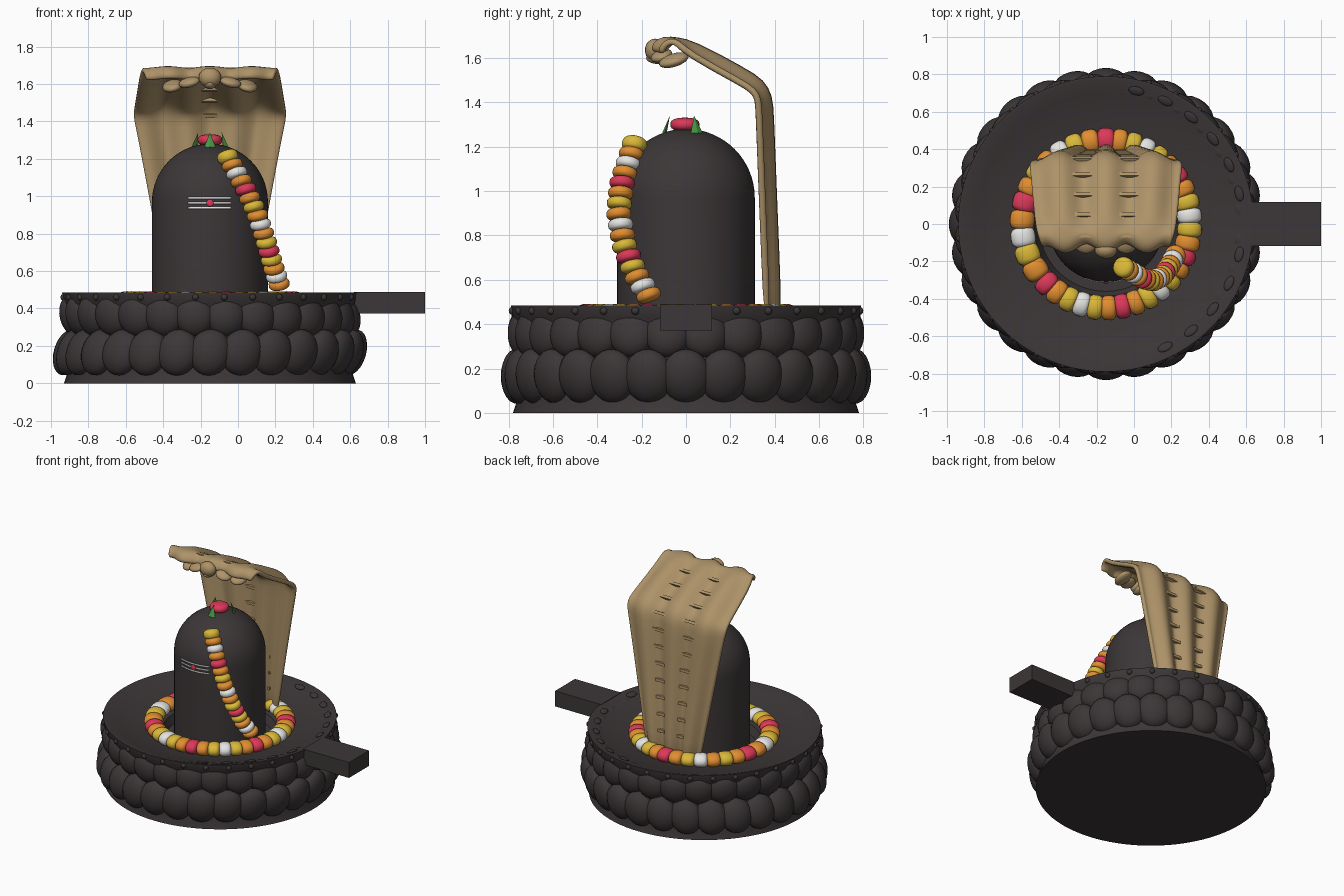
import bpy, bmesh, math
from mathutils import Vector, Matrix

if "Cube" in bpy.data.objects:
    bpy.data.objects.remove(bpy.data.objects["Cube"], do_unlink=True)

CX = -0.15  # axis of the round pedestal


def material(name, rgb):
    m = bpy.data.materials.new(name)
    m.use_nodes = True
    m.diffuse_color = (*rgb, 1)
    m.node_tree.nodes["Principled BSDF"].inputs["Base Color"].default_value = (*rgb, 1)
    return m


STONE = material("dark stone", (0.045, 0.037, 0.038))
BRASS = material("aged brass", (0.42, 0.29, 0.14))
YELLOW = material("yellow petals", (0.70, 0.48, 0.04))
ORANGE = material("orange petals", (0.75, 0.27, 0.03))
WHITE = material("white petals", (0.78, 0.78, 0.77))
PINK = material("pink petals", (0.72, 0.04, 0.10))
GREEN = material("leaf green", (0.06, 0.30, 0.06))
FLOWERS = [YELLOW, ORANGE, WHITE, PINK]


def finish(name, bm, mats, angle=40):
    bmesh.ops.recalc_face_normals(bm, faces=bm.faces)
    mesh = bpy.data.meshes.new(name)
    bm.to_mesh(mesh)
    bm.free()
    for m in mats:
        mesh.materials.append(m)
    ob = bpy.data.objects.new(name, mesh)
    bpy.context.collection.objects.link(ob)
    if angle:
        bpy.ops.object.select_all(action="DESELECT")
        ob.select_set(True)
        bpy.context.view_layer.objects.active = ob
        bpy.ops.object.shade_smooth_by_angle(angle=math.radians(angle))
    return ob


def lathe(name, profile, mat, segments=96):
    """Spin an (r, z) profile about the pedestal axis."""
    bm = bmesh.new()
    vs = [bm.verts.new((CX + r, 0, z)) for r, z in profile]
    es = [bm.edges.new(p) for p in zip(vs, vs[1:])]
    bmesh.ops.spin(bm, geom=vs + es, cent=(CX, 0, 0), axis=(0, 0, 1),
                   angle=math.tau, steps=segments, use_duplicate=False)
    bmesh.ops.remove_doubles(bm, verts=bm.verts, dist=1e-4)
    return finish(name, bm, [mat])


def blobs(name, items, mats, barrel=1.0):
    """Many ellipsoids in one mesh; barrel under 1 squares them off along local z."""
    bm = bmesh.new()
    for mtx, idx in items:
        start = len(bm.faces)
        made = bmesh.ops.create_uvsphere(bm, u_segments=20, v_segments=12, radius=1)
        for v in made["verts"]:
            r = math.hypot(v.co.x, v.co.y)
            k = r ** (barrel - 1) if r > 1e-4 else 1
            z = math.copysign(abs(v.co.z) ** barrel, v.co.z)
            v.co = mtx @ Vector((v.co.x * k, v.co.y * k, z))
        bm.faces.ensure_lookup_table()
        for f in bm.faces[start:]:
            f.material_index = idx
    return finish(name, bm, mats, 70)


def place(loc, size, rot=None):
    m = Matrix.Translation(loc)
    if rot is not None:
        m = m @ rot.to_4x4()
    return m @ Matrix.Diagonal((*size, 1))


def polar(r, a, z):
    return Vector((CX + r * math.cos(a), r * math.sin(a), z))


def ring(name, count, r, z, size, offset=0.0, lean=0.0):
    """Ring of ellipsoids, all leaning the same way along x."""
    items = []
    for i in range(count):
        a = (i + offset) * math.tau / count
        rot = Matrix.Rotation(lean, 3, "Y") @ Matrix.Rotation(a, 3, "Z")
        items.append((place(polar(r, a, z), size, rot), 0))
    blobs(name, items, [STONE])


# Pedestal: flat closed bottom, dished top with a well around the pillar
lathe("pedestal", [(0, 0), (0.78, 0), (0.76, 0.06), (0.75, 0.28), (0.755, 0.39),
                   (0.785, 0.43), (0.79, 0.485), (0.775, 0.485), (0.70, 0.458),
                   (0.58, 0.428), (0.45, 0.405), (0.385, 0.395), (0.36, 0.34),
                   (0, 0.34)], STONE)
ring("lower_petals", 28, 0.763, 0.165, (0.072, 0.112, 0.125), 0, 0.28)
ring("upper_petals", 28, 0.738, 0.36, (0.070, 0.108, 0.110), 0.5, -0.24)
ring("rim_beads", 32, 0.785, 0.46, (0.018, 0.018, 0.018), 0.5)
blobs("dish_ovals", [(place(polar(0.73, i * math.tau / 28, 0.472), (0.024, 0.042, 0.010),
                            Matrix.Rotation(i * math.tau / 28, 3, "Z")
                            @ Matrix.Rotation(-0.35, 3, "Y")), 0)
                     for i in range(-5, 7) if i], [STONE])

# Drain spout
bm = bmesh.new()
bmesh.ops.create_cube(bm, size=1, matrix=place((0.81, 0, 0.43), (0.38, 0.235, 0.115)))
finish("spout", bm, [STONE], 0)

# Pillar with a domed top
dome = [(0.31 * math.cos(a), 0.97 + 0.31 * math.sin(a))
        for a in (i * math.pi / 32 for i in range(16))]
lathe("pillar", [(0.31, 0.33)] + dome + [(0, 1.28)], STONE)

# Forehead stripes and dot, laid on the curved pillar face
bm = bmesh.new()
for z in (0.938, 0.964, 0.99):
    rows = [[bm.verts.new(polar(0.313, -math.pi / 2 + 0.38 * k / 8, z + h))
             for k in range(-8, 9)] for h in (-0.005, 0.005)]
    for k in range(16):
        bm.faces.new((rows[0][k], rows[0][k + 1], rows[1][k + 1], rows[1][k]))
stripes = finish("forehead_stripes", bm, [WHITE])
stripes.modifiers.new("thickness", "SOLIDIFY").thickness = 0.004
blobs("forehead_dot", [(place((CX, -0.312, 0.964), (0.019, 0.006, 0.019)), 0)], [PINK])

# Flower and three leaves on the crown
blobs("crown_flower", [(place((CX, -0.005, 1.3), (0.066, 0.066, 0.031)), 0)], [PINK], 0.8)
bm = bmesh.new()
for i in range(3):
    a = -math.pi / 2 + i * math.tau / 3
    rot = Matrix.Rotation(a, 3, "Z") @ Matrix.Rotation(-0.3, 3, "Y")
    bmesh.ops.create_cone(bm, segments=4, radius1=1, radius2=0, depth=1, cap_ends=True,
                          matrix=place(polar(0.085, a, 1.3), (0.010, 0.032, 0.085), rot))
finish("crown_leaves", bm, [GREEN], 0)


# Garland lying in the dish; angles in degrees, Y O W P pick the flower colour
def run(start, stop, colours):
    step = (stop - start) / len(colours)
    return [(math.radians(start + i * step), math.radians(step), c)
            for i, c in enumerate(colours)]


beads = run(90, 165, "POYWOYO") + run(165, 225, "POWYO") + run(225, 450, "POYWYO" * 4)
blobs("ring_garland",
      [(place(polar(0.448, a, 0.444), (0.066, 0.048, 0.448 * step * 0.58),
              Matrix.Rotation(a, 3, "Z") @ Matrix.Rotation(math.pi / 2, 3, "X")),
        "YOWP".index(c)) for a, step, c in beads], FLOWERS, 0.65)

# Garland draped down the front of the pillar
path = [Vector(p) for p in ((-0.055, -0.232, 1.21), (0.04, -0.288, 1.04),
                            (0.10, -0.305, 0.91), (0.15, -0.28, 0.76),
                            (0.19, -0.225, 0.62), (0.22, -0.168, 0.53))]


def along(points, dist):
    """Point and tangent at a distance along a polyline."""
    for p, q in zip(points, points[1:]):
        length = (q - p).length
        if dist <= length or q is points[-1]:
            return p + (q - p) * (dist / length), (q - p).normalized()
        dist -= length


total = sum((q - p).length for p, q in zip(path, path[1:]))
items = []
for i, c in enumerate("YOWOPOYOWOYPYOWO"):
    loc, tan = along(path, total * i / 15)
    axis = tan - Vector((0, 0, 0.6))
    size = (0.057, 0.057, 0.036 if i == 0 else 0.029)
    items.append((place(loc, size, axis.to_track_quat("Z", "Y").to_matrix()),
                  "YOWP".index(c)))
blobs("draped_garland", items, FLOWERS, 0.75)

# Serpent hood: a ribbed sheet following a side profile of (half width, y, z)
spine = [Vector(p) for p in ((0.22, 0.394, 0.42), (0.27, 0.383, 0.70), (0.32, 0.372, 0.97),
                             (0.39, 0.358, 1.34), (0.408, 0.354, 1.42), (0.408, 0.325, 1.475),
                             (0.40, 0.25, 1.52), (0.38, 0.02, 1.645), (0.37, -0.04, 1.675),
                             (0.36, -0.09, 1.682), (0.35, -0.125, 1.66),
                             (0.34, -0.135, 1.625))]
CREST = 7  # first profile station of the front lip


def hood_frame(i):
    d = spine[min(i + 1, len(spine) - 1)] - spine[max(i - 1, 0)]
    return Vector((0, d.z, -d.y)).normalized()


def rib(u):
    return 0.025 * math.cos(math.tau * u / 0.62) - 0.006 * u * u


def hood_point(i, u):
    s = spine[i]
    p = Vector((CX + u * s.x, s.y, s.z))
    if i <= CREST:
        return p + hood_frame(i) * rib(u)
    # the lip keeps a level crest and is scalloped forward instead
    scallop = 0.022 * math.cos(math.tau * u / 0.62) - 0.015 * (1 - u * u)
    return p + Vector((0, -scallop if i > CREST + 1 else 0, 0.15 * rib(u)))


bm = bmesh.new()
N = 40
grid = [[bm.verts.new(hood_point(i, -1 + 2 * k / N)) for k in range(N + 1)]
        for i in range(len(spine))]
for a, b in zip(grid, grid[1:]):
    for k in range(N):
        bm.faces.new((a[k], a[k + 1], b[k + 1], b[k]))
hood = finish("serpent_hood", bm, [BRASS], 80)
solid = hood.modifiers.new("thickness", "SOLIDIFY")
solid.thickness, solid.offset = 0.03, 0
rounding = hood.modifiers.new("rounding", "SUBSURF")
rounding.levels = rounding.render_levels = 1

# Scale ridges: two columns in the back grooves, one in the front hollow
bm = bmesh.new()
flat = [Vector((0, s.y, s.z)) for s in spine]
for i in range(12):
    p, t = along(flat, 0.16 + 0.122 * i)
    n = Vector((0, t.z, -t.y))
    spread = min(1, p.z - 0.42)
    rot = Matrix((Vector((1, 0, 0)), t, n)).transposed()
    for u, side in ((-0.31, 1), (0.31, 1), (0, -1)):
        loc = p + n * (rib(u) + side * 0.026) + Vector((CX + u * (0.3 + 0.1 * spread), 0, 0))
        bmesh.ops.create_cube(bm, size=1, matrix=place(
            loc, (0.085 + 0.035 * spread, 0.02, 0.018), rot))
finish("hood_scales", bm, [BRASS], 0)

# Small serpent heads curled under the front lip
heads = [(place((CX, -0.14, 1.635), (0.06, 0.045, 0.052)), 0),
         (place((CX, -0.12, 1.60), (0.035, 0.06, 0.028)), 0)]
for s in (-1, 1):
    tilt = Matrix.Rotation(s * 0.25, 3, "Y") @ Matrix.Rotation(0.3, 3, "X")
    heads += [(place((CX + s * 0.11, -0.11, 1.61), (0.058, 0.05, 0.025), tilt), 0),
              (place((CX + s * 0.20, -0.055, 1.59), (0.055, 0.07, 0.028), tilt), 0)]
blobs("serpent_heads", heads, [BRASS])
